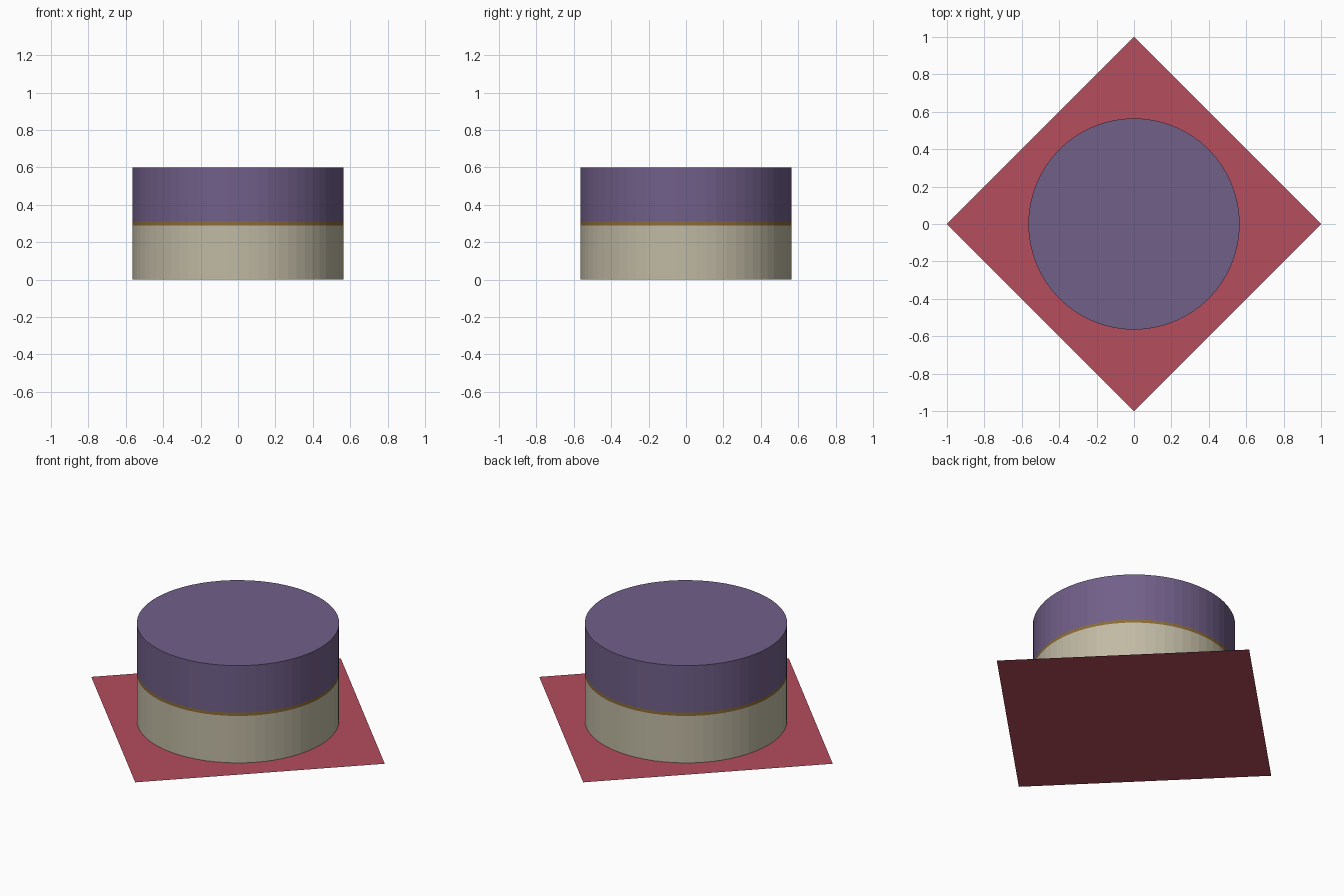
import bpy, bmesh, math

if "Cube" in bpy.data.objects:
    bpy.data.objects.remove(bpy.data.objects["Cube"])

RADIUS, SIDES = 0.565, 64


def material(name, rgb):
    m = bpy.data.materials.new(name)
    m.diffuse_color = (*rgb, 1)
    m.use_nodes = True
    m.node_tree.nodes["Principled BSDF"].inputs["Base Color"].default_value = m.diffuse_color
    return m


def make_object(name, bm, mats):
    mesh = bpy.data.meshes.new(name)
    bm.to_mesh(mesh)
    bm.free()
    for m in mats:
        mesh.materials.append(m)
    obj = bpy.data.objects.new(name, mesh)
    bpy.context.collection.objects.link(obj)
    return obj


red = material("red", (0.46, 0.074, 0.11))
cream = material("cream", (0.53, 0.49, 0.37))
gold = material("gold", (0.26, 0.15, 0.04))
purple = material("purple", (0.165, 0.116, 0.25))

# Thin square mat, turned so its corners lie on the axes
bm = bmesh.new()
bmesh.ops.create_circle(bm, cap_ends=True, segments=4, radius=1.0)
for f in bm.faces:
    if f.normal.z < 0:
        f.normal_flip()
make_object("base_mat", bm, [red])

# Round drum: one continuous wall with three colour bands and closed ends
bm = bmesh.new()
levels = [0.001, 0.29, 0.31, 0.6]
rings = [[bm.verts.new((RADIUS * math.cos(2 * math.pi * i / SIDES),
                        RADIUS * math.sin(2 * math.pi * i / SIDES), z))
          for i in range(SIDES)] for z in levels]
for band, (low, high) in enumerate(zip(rings, rings[1:])):
    for i in range(SIDES):
        j = (i + 1) % SIDES
        bm.faces.new((low[i], low[j], high[j], high[i])).material_index = band
bm.faces.new(rings[0][::-1]).material_index = 0
bm.faces.new(rings[-1]).material_index = 2
make_object("drum", bm, [cream, gold, purple])
